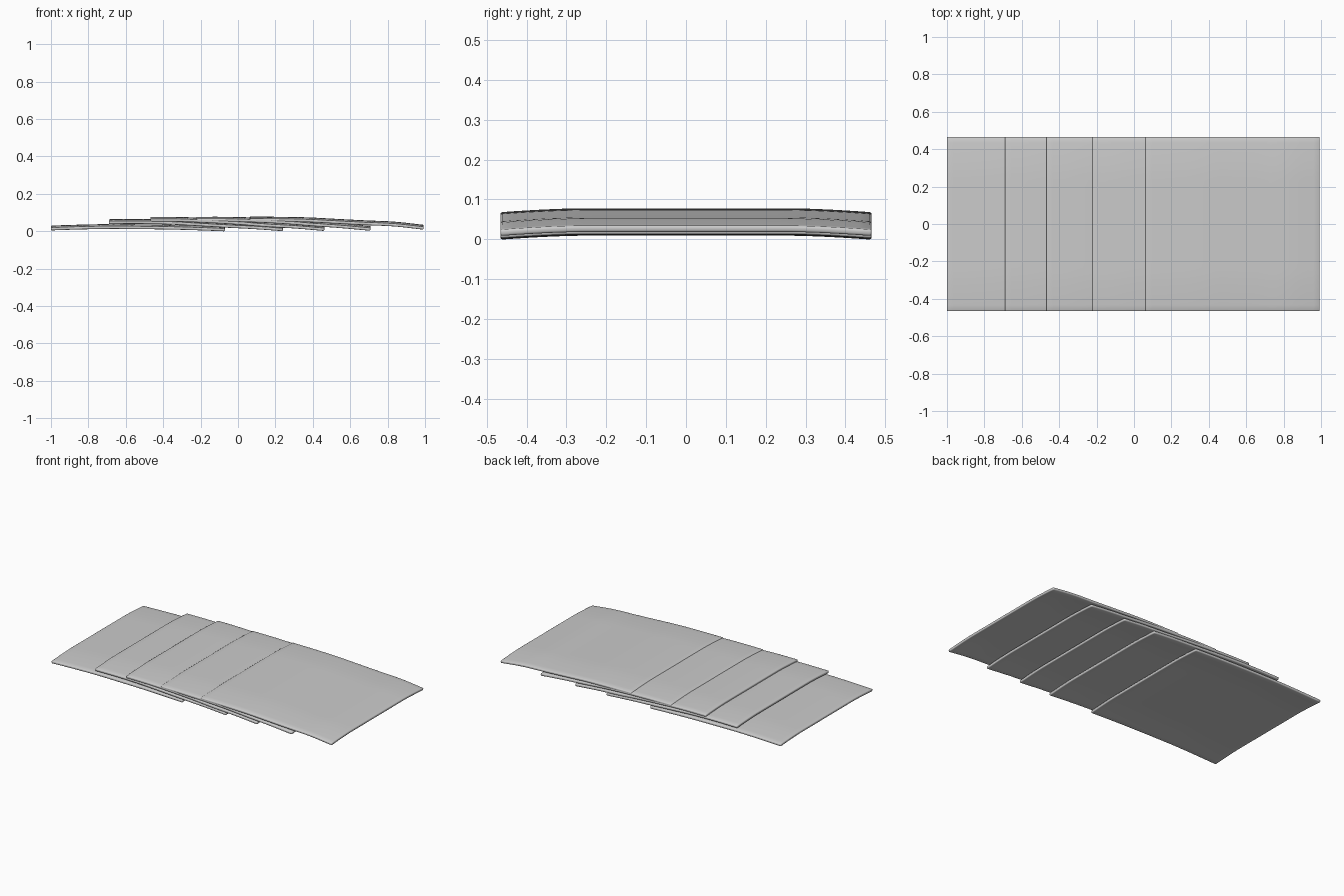
import bpy, math

if "Cube" in bpy.data.objects:
    bpy.data.objects.remove(bpy.data.objects["Cube"])

LENGTH, HALF_W, THICK = 0.93, 0.466, 0.016
NX, NY = 28, 28

# left edge x, centre-line heights at even stations along the sheet
SHEETS = [
    (-1.00, [0.022, 0.027, 0.030, 0.029, 0.027, 0.023, 0.017]),
    (-0.69, [0.056, 0.057, 0.054, 0.046, 0.037, 0.029, 0.018]),
    (-0.468, [0.069, 0.068, 0.062, 0.053, 0.041, 0.032, 0.019]),
    (-0.222, [0.069, 0.069, 0.065, 0.057, 0.045, 0.034, 0.020]),
    (0.062, [0.070, 0.069, 0.066, 0.058, 0.050, 0.043, 0.026]),
]


def height(pts, u):
    """Smooth (Catmull-Rom) height along the sheet."""
    f = u * (len(pts) - 1)
    i = min(int(f), len(pts) - 2)
    t = f - i
    b, c = pts[i], pts[i + 1]
    a = pts[i - 1] if i else 2 * b - c
    d = pts[i + 2] if i + 2 < len(pts) else 2 * c - b
    return b + 0.5 * t * (c - a + t * (2 * a - 5 * b + 4 * c - d
                                       + t * (3 * (b - c) + d - a)))


def droop(v):
    """The two long sides curl gently downwards."""
    e = max(0.0, (abs(v) - 0.55) / 0.45)
    return 0.010 * e ** 1.6


def make_sheet(name, x0, pts):
    verts, faces = [], []
    for i in range(NX + 1):
        u = i / NX
        for j in range(NY + 1):
            v = 2 * j / NY - 1
            verts.append((x0 + u * LENGTH, v * HALF_W, height(pts, u) - droop(v)))
    for i in range(NX):
        for j in range(NY):
            a = i * (NY + 1) + j
            faces.append((a, a + NY + 1, a + NY + 2, a + 1))
    me = bpy.data.meshes.new(name)
    me.from_pydata(verts, [], faces)
    ob = bpy.data.objects.new(name, me)
    bpy.context.collection.objects.link(ob)
    me.shade_smooth()
    # thickness and rounded rim
    s = ob.modifiers.new("thickness", 'SOLIDIFY')
    s.thickness, s.offset = THICK, 0
    b = ob.modifiers.new("rounded_rim", 'BEVEL')
    b.width, b.segments = 0.005, 2
    b.limit_method, b.angle_limit = 'ANGLE', math.radians(50)


# overlapping sheets, left one lowest
for n, (x0, pts) in enumerate(SHEETS, 1):
    make_sheet(f"sheet_{n}", x0, pts)
